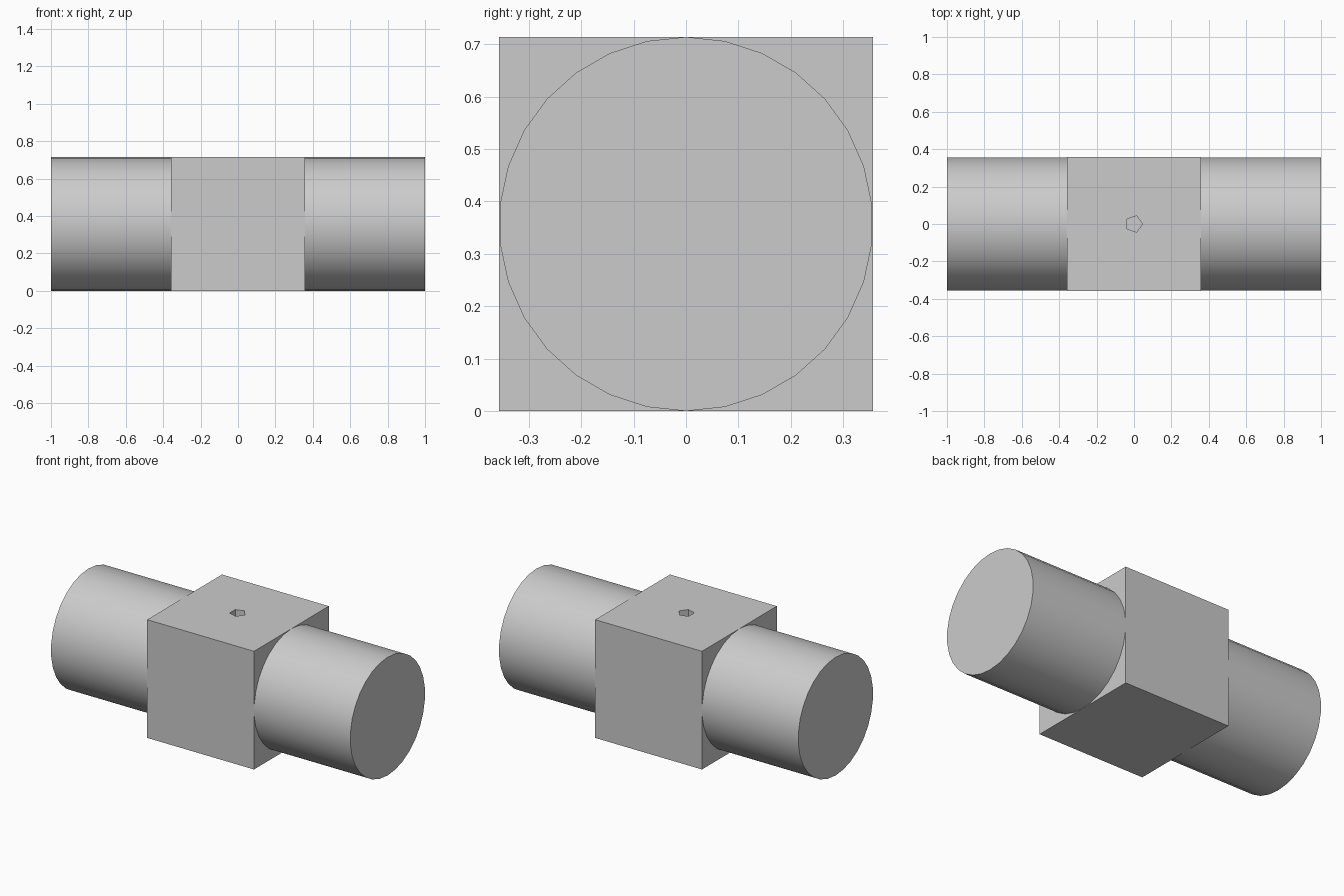
import bpy
import bmesh
from math import cos, sin, tau
from mathutils import Vector

R = 0.357          # arm radius and half the block size
HALF_LENGTH = 1.0
HOLE_RADIUS = 0.0455

default = bpy.data.objects.get("Cube")
if default:
    bpy.data.objects.remove(default, do_unlink=True)

grey = bpy.data.materials.new("light grey")
grey.use_nodes = True
colour = (0.6, 0.6, 0.6, 1)
grey.diffuse_color = colour
grey.node_tree.nodes["Principled BSDF"].inputs["Base Color"].default_value = colour


def add_object(name, bm):
    bmesh.ops.recalc_face_normals(bm, faces=bm.faces)
    mesh = bpy.data.meshes.new(name)
    bm.to_mesh(mesh)
    bm.free()
    mesh.materials.append(grey)
    obj = bpy.data.objects.new(name, mesh)
    bpy.context.collection.objects.link(obj)
    return obj


def prism(name, sides, radius, start, axis, u, v):
    """Regular prism swept from start along axis, first corner towards u."""
    bm = bmesh.new()
    start, axis, u, v = map(Vector, (start, axis, u, v))
    angles = [tau * i / sides for i in range(sides)]
    ring = [bm.verts.new(start + radius * (u * cos(a) + v * sin(a))) for a in angles]
    base = bm.faces.new(ring)
    swept = bmesh.ops.extrude_face_region(bm, geom=[base], use_keep_orig=True)
    moved = [g for g in swept["geom"] if isinstance(g, bmesh.types.BMVert)]
    bmesh.ops.translate(bm, verts=moved, vec=axis)
    return add_object(name, bm)


# Central block
bm = bmesh.new()
bmesh.ops.create_cube(bm, size=2 * R)
bmesh.ops.translate(bm, verts=bm.verts, vec=(0, 0, R))
block = add_object("central_block", bm)

# Five-sided hole sunk into the top of the block
cutter = prism("hole_cutter", 5, HOLE_RADIUS, (0, 0, R), (0, 0, R + 0.1),
               (1, 0, 0), (0, 1, 0))
cutter.hide_render = True
hole = block.modifiers.new("hole", 'BOOLEAN')
hole.operation = 'DIFFERENCE'
hole.solver = 'EXACT'
hole.object = cutter
bpy.context.view_layer.objects.active = block
bpy.ops.object.modifier_apply(modifier=hole.name)
bpy.data.objects.remove(cutter, do_unlink=True)

# Round arms on both sides, with a corner line along the top
for side, sign in (("left", 1), ("right", -1)):
    arm = prism(side + "_arm", 30, R, (sign * R, 0, R),
                (sign * (HALF_LENGTH - R), 0, 0), (0, 0, 1), (0, 1, 0))
    bpy.ops.object.select_all(action='DESELECT')
    arm.select_set(True)
    bpy.context.view_layer.objects.active = arm
    bpy.ops.object.shade_smooth_by_angle()
